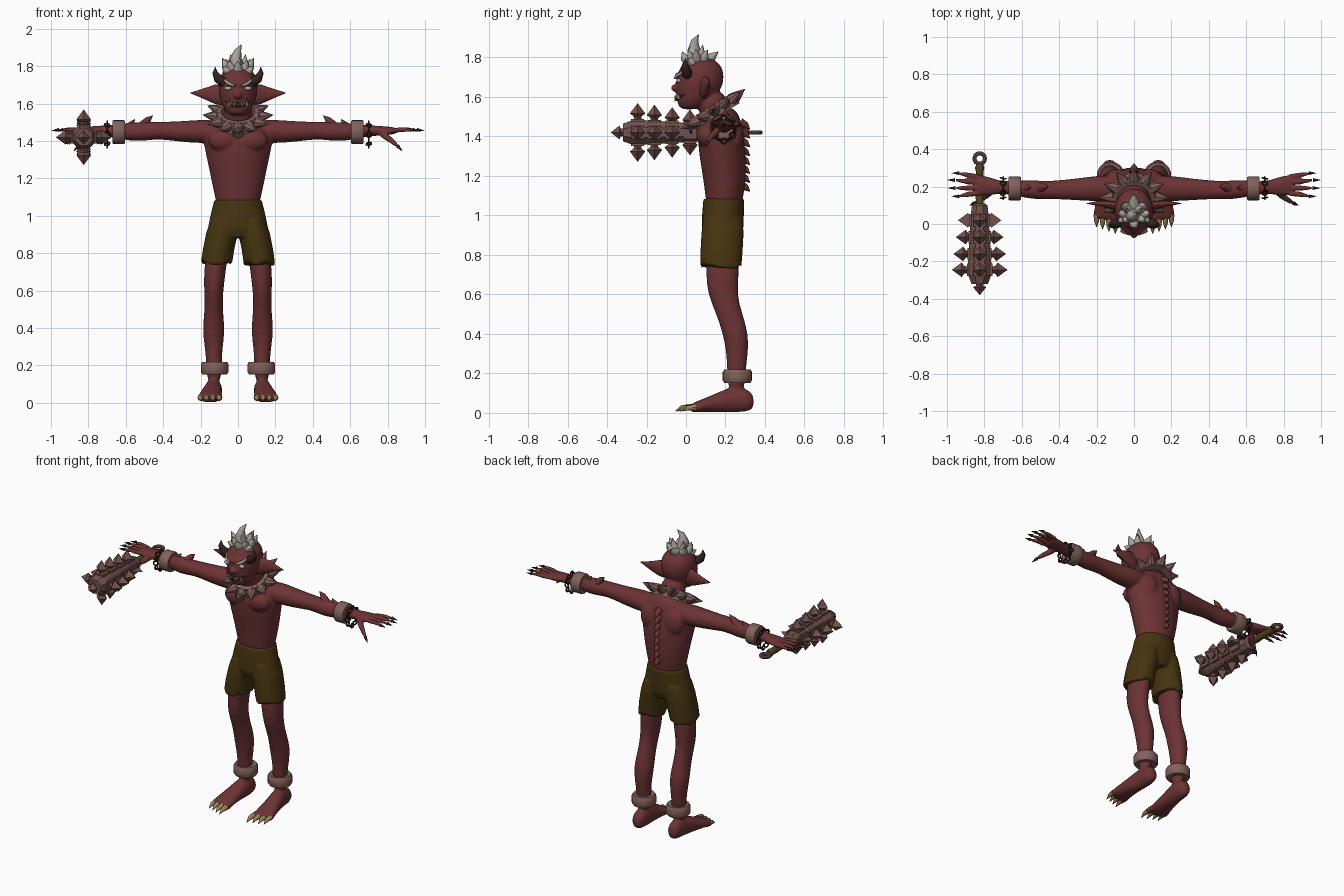
import bpy, bmesh, random
from math import cos, sin, pi, radians, sqrt
from mathutils import Vector as V, Matrix, Quaternion

random.seed(4)
cube = bpy.data.objects.get("Cube")
if cube:
    bpy.data.objects.remove(cube, do_unlink=True)


def material(name, r, g, b):
    m = bpy.data.materials.new(name)
    m.use_nodes = True
    m.diffuse_color = (r, g, b, 1)
    node = m.node_tree.nodes["Principled BSDF"]
    node.inputs["Base Color"].default_value = (r, g, b, 1)
    node.inputs["Roughness"].default_value = 0.8
    return m


SKIN = material("red skin", .15, .033, .034)
CLOTH = material("olive cloth", .06, .034, .005)
BAND = material("dusty leather", .22, .12, .105)
METAL = material("rusty metal", .17, .085, .075)
DARK = material("dark horn", .035, .017, .014)
HAIR = material("grey hair", .40, .37, .33)
CLAW = material("tan claw", .32, .23, .10)
TOOTH = material("yellow tooth", .42, .36, .14)
EYE = material("pale eye", .42, .42, .38)
GRIP = material("brown grip", .09, .06, .015)


def bridge(bm, rings, closed=False):
    """Skin a series of equal vertex rings, capped or looped."""
    vs = [[bm.verts.new(p) for p in ring] for ring in rings]
    n = len(vs[0])
    pairs = list(zip(vs, vs[1:])) + ([(vs[-1], vs[0])] if closed else [])
    for a, b in pairs:
        for i in range(n):
            j = (i + 1) % n
            bm.faces.new((a[i], a[j], b[j], b[i]))
    if not closed:
        bm.faces.new(vs[0][::-1])
        bm.faces.new(vs[-1])


def loft(bm, axis, rows, s=1, n=16, turn=0, jag=0):
    """Rows of (position on axis, two centre values, two radii); s mirrors x."""
    rings = []
    for k, (t, c, d, rc, rd) in enumerate(rows):
        ring = []
        for i in range(n):
            a = 2 * pi * i / n + turn
            u, v = c + rc * cos(a), d + rd * sin(a)
            p = {"X": V((t, u, v)), "Y": V((u, t, v)), "Z": V((u, v, t))}[axis]
            if k == 0 and jag:
                p.z += random.uniform(-jag, jag)
            p.x *= s
            ring.append(p)
        rings.append(ring)
    bridge(bm, rings)


def tube(bm, pts, radii, s=1, n=8):
    """Tapered tube through points."""
    pts = [V((p[0] * s, p[1], p[2])) for p in pts]
    rings, q, old = [], None, None
    for i, p in enumerate(pts):
        d = (pts[min(i + 1, len(pts) - 1)] - pts[max(i - 1, 0)]).normalized()
        q = old.rotation_difference(d) @ q if q else d.to_track_quat("Z", "Y")
        old = d
        r = max(radii[i], .0006)
        rings.append([p + q @ V((r * cos(2 * pi * k / n), r * sin(2 * pi * k / n), 0))
                      for k in range(n)])
    bridge(bm, rings)


def torus(bm, centre, axis, big, small, n=16, m=8):
    q = V(axis).to_track_quat("Z", "Y")
    rings = []
    for i in range(n):
        a = 2 * pi * i / n
        rings.append([V(centre) + q @ V(((big + small * cos(b)) * cos(a),
                      (big + small * cos(b)) * sin(a), small * sin(b)))
                      for b in [2 * pi * k / m for k in range(m)]])
    bridge(bm, rings, True)


def ball(bm, centre, scale):
    mat = Matrix.Translation(centre) @ Matrix.Diagonal((*scale, 1))
    bmesh.ops.create_uvsphere(bm, u_segments=16, v_segments=10, radius=1, matrix=mat)


def finish(name, bm, mat, angle=45, subsurf=0, voxel=0):
    bmesh.ops.recalc_face_normals(bm, faces=bm.faces)
    me = bpy.data.meshes.new(name)
    bm.to_mesh(me)
    bm.free()
    ob = bpy.data.objects.new(name, me)
    bpy.context.collection.objects.link(ob)
    me.materials.append(mat)
    if voxel == 0 and angle:
        for o in bpy.context.selected_objects:
            o.select_set(False)
        ob.select_set(True)
        bpy.context.view_layer.objects.active = ob
        bpy.ops.object.shade_smooth_by_angle(angle=radians(angle))
    if subsurf:
        ob.modifiers.new("round", "SUBSURF").levels = subsurf
        ob.modifiers["round"].render_levels = subsurf
    if voxel:
        rm = ob.modifiers.new("blend", "REMESH")
        rm.mode, rm.voxel_size, rm.use_smooth_shade = "VOXEL", voxel, True
        sm = ob.modifiers.new("soften", "SMOOTH")
        sm.factor, sm.iterations = .5, 3
    return ob


HEAD = [(1.535, 0, .015, .045, .04), (1.56, 0, .03, .07, .075), (1.6, 0, .052, .09, .1),
        (1.65, 0, .065, .103, .122), (1.7, 0, .072, .109, .124), (1.75, 0, .077, .1, .11),
        (1.785, 0, .075, .07, .08), (1.802, 0, .072, .03, .035)]


def face(x, z, out=0):
    """Point on the front of the head."""
    for a, b in zip(HEAD, HEAD[1:]):
        if a[0] <= z <= b[0]:
            f = (z - a[0]) / (b[0] - a[0])
            _, _, cy, rx, ry = [p + (q - p) * f for p, q in zip(a, b)]
            return (x, cy - ry * sqrt(max(0, 1 - (x / rx) ** 2)) - out, z)


# Body: torso, neck, head, limbs, fingers and toes blended into one skin
body, nails, toenails = bmesh.new(), bmesh.new(), bmesh.new()
loft(body, "Z", [(1.0, 0, .19, .105, .08), (1.08, 0, .195, .121, .097), (1.2, 0, .195, .148, .112),
                 (1.3, 0, .185, .168, .12), (1.4, 0, .175, .192, .12), (1.46, 0, .18, .19, .105),
                 (1.51, 0, .185, .14, .085), (1.55, 0, .18, .07, .06)])
tube(body, [(0, .18, 1.45), (0, .15, 1.53), (0, .1, 1.63)], [.085, .08, .075], n=16)
loft(body, "Z", HEAD)
ball(body, (0, -.055, 1.645), (.022, .022, .02))
for s in (1, -1):
    ball(body, (s * .078, .1, 1.405), (.085, .05, .06))
    ball(body, (s * .085, .245, 1.4), (.07, .05, .09))
    tube(body, [face(.0, 1.70), face(.04, 1.712), face(.085, 1.735)], [.014, .018, .01], s)
    loft(body, "X", [(.08, .19, 1.45, .075, .065), (.2, .19, 1.452, .07, .064), (.3, .185, 1.45, .06, .057),
                     (.42, .183, 1.457, .05, .046), (.48, .18, 1.452, .05, .05), (.55, .185, 1.45, .052, .053),
                     (.62, .19, 1.45, .042, .042), (.7, .195, 1.455, .032, .03), (.75, .2, 1.455, .044, .027),
                     (.82, .207, 1.455, .06, .022), (.85, .207, 1.455, .05, .015)], s)
    loft(body, "Z", [(.1, .128, .255, .042, .047), (.22, .128, .255, .042, .047), (.3, .13, .26, .049, .056),
                     (.4, .13, .252, .063, .066), (.5, .13, .22, .047, .068), (.6, .13, .183, .052, .075),
                     (.7, .125, .185, .06, .087), (.85, .105, .185, .06, .08), (.95, .08, .19, .06, .08)], s)
    loft(body, "Y", [(.345, .13, .055, .025, .035), (.31, .13, .065, .045, .06), (.24, .13, .07, .047, .069),
                     (.17, .14, .055, .053, .053), (.1, .147, .04, .064, .037), (.05, .15, .03, .068, .028),
                     (.02, .15, .024, .06, .02)], s)
    # Fingers and thumb with dark nails
    for y0, y1, x1 in ((.252, .272, .965), (.222, .235, .988), (.192, .192, .985), (.165, .148, .965)):
        tube(body, [(.81, y0, 1.455), (.89, (y0 + y1) / 2, 1.463), (x1 - .02, y1, 1.458)], [.016, .015, .01], s)
        tube(nails, [(x1 - .03, y1, 1.46), (x1 + .01, y1, 1.455)], [.01, 0], s)
    tube(body, [(.75, .18, 1.45), (.82, .13, 1.405), (.86, .107, 1.367)], [.024, .017, .011], s)
    tube(nails, [(.853, .111, 1.374), (.88, .098, 1.345)], [.011, 0], s)
    # Toes with claws
    for i, dx in enumerate((-.05, -.016, .018, .05)):
        y = -.004 + .012 * i
        tube(body, [(.148 + dx * .9, .08, .03), (.15 + dx, .03 + y, .03), (.15 + dx, y, .02)],
             [.022, .021, .015], s)
        tube(toenails, [(.15 + dx, y + .018, .028), (.15 + dx, y - .02, .025), (.15 + dx, y - .05, .008)],
             [.017, .012, 0], s)
finish("body", body, SKIN, subsurf=1, voxel=.008)
finish("finger_nails", nails, DARK)
finish("toe_claws", toenails, CLAW)

# Skin spikes on the spine and forearms
spikes = bmesh.new()
for i in range(8):
    z = 1.14 + i * .045
    tube(spikes, [(0, .275, z + .015), (0, .305, z), (0, .325, z - .02)], [.024, .016, 0])
for s in (1, -1):
    tube(spikes, [(.51, .19, 1.475), (.48, .2, 1.515), (.455, .2, 1.537)], [.032, .017, 0], s)
    tube(spikes, [(.59, .19, 1.47), (.565, .195, 1.498), (.55, .195, 1.518)], [.025, .012, 0], s)
finish("skin_spikes", spikes, SKIN)

# Ears and horns
ears, horns = bmesh.new(), bmesh.new()
for s in (1, -1):
    loft(ears, "X", [(.08, .09, 1.645, .028, .055), (.12, .1, 1.65, .022, .053), (.16, .108, 1.652, .016, .037),
                     (.21, .11, 1.655, .01, .018), (.255, .11, 1.657, .001, .002)], s)
    tube(horns, [(.075, .01, 1.715), (.108, -.002, 1.735), (.122, -.005, 1.765), (.122, -.002, 1.797)],
         [.028, .024, .015, 0], s, 10)
finish("ears", ears, SKIN)
finish("horns", horns, DARK)

# Face: eyes, brows, mouth and teeth
eyes, brows, mouth, teeth = (bmesh.new() for _ in range(4))
for s in (1, -1):
    x, y, z = face(.054, 1.682)
    ball(eyes, (s * x, y, z), (.02, .012, .011))
    tube(brows, [face(.022, 1.695, .008), face(.055, 1.71, .012), face(.092, 1.745, .006)], [.005, .009, 0], s)
    for x, z0, z1, r in ((.048, 1.59, 1.632, .009), (.02, 1.605, 1.575, .007), (.034, 1.61, 1.585, .006)):
        tube(teeth, [face(x, z0, .004), face(x, z1, .014)], [r, 0], s)
tube(mouth, [face(x, 1.593 + 4 * x * x, -.005) for x in (-.07, -.045, -.02, 0, .02, .045, .07)],
     [.002, .01, .014, .015, .014, .01, .002])
for name, b, m in (("eyes", eyes, EYE), ("brows", brows, HAIR), ("mouth", mouth, DARK), ("teeth", teeth, TOOTH)):
    finish(name, b, m)

# Hair tuft
hair = bmesh.new()
tube(hair, [(0, .05, 1.775), (-.012, .04, 1.84), (0, .045, 1.885), (.018, .065, 1.917)], [.04, .032, .018, 0])
tube(hair, [(0, .09, 1.775), (0, .13, 1.8), (0, .165, 1.83)], [.035, .024, 0])
tube(hair, [(0, .02, 1.775), (0, -.01, 1.8), (0, -.02, 1.83)], [.03, .02, 0])
for s in (1, -1):
    for tip in ((.085, .05, 1.845), (.05, .01, 1.835), (.065, .11, 1.84), (.04, .085, 1.865), (.085, .01, 1.79)):
        t = V(tip)
        base = V((t.x * .35, .06 + (t.y - .06) * .4, 1.775))
        tube(hair, [base, (base + t) / 2 + V((.01, 0, -.004)), t], [.03, .022, 0], s)
finish("hair_tuft", hair, HAIR)

# Shorts with ragged hems
shorts = bmesh.new()
loft(shorts, "Z", [(.885, 0, .185, .09, .09), (.93, 0, .185, .162, .105), (1.0, 0, .187, .148, .106),
                   (1.085, 0, .192, .127, .104)], n=28)
for s in (1, -1):
    loft(shorts, "Z", [(.745, .115, .177, .084, .104), (.82, .104, .18, .084, .107), (.91, .085, .185, .085, .107),
                       (.98, .075, .187, .07, .1)], s, 28, jag=.018)
finish("shorts", shorts, CLOTH, voxel=.008)

# Wrist cuffs, ankle bands and wrist chains
bands, chain = bmesh.new(), bmesh.new()
for s in (1, -1):
    loft(bands, "X", [(x, .19, 1.448, r, r) for x, r in ((.605, .045), (.605, .06), (.612, .064), (.665, .064),
                                                        (.672, .06), (.672, .045))], s, 20)
    loft(bands, "Z", [(z, .125, .26, r, r) for z, r in ((.155, .04), (.152, .066), (.165, .074), (.207, .074),
                                                       (.22, .066), (.217, .04))], s, 24)
    for i in range(12):
        a = 2 * pi * i / 12
        torus(chain, (s * .7, .192 + .052 * cos(a), 1.435 + .058 * sin(a)),
              (1, 0, 0) if i % 2 else (.2, cos(a), sin(a)), .014, .005, 10, 6)
finish("cuffs_and_anklets", bands, BAND)
finish("wrist_chains", chain, DARK)

# Tilted spiked collar with a hanging ring
collar = bmesh.new()
M = Matrix.Translation((0, .145, 1.53)) @ Matrix.Rotation(radians(32), 4, "X")
bridge(collar, [[M @ V((r * cos(a), r * sin(a), h)) for r, h in ((.09, -.03), (.128, -.034), (.115, .03), (.09, .03))]
                for a in [2 * pi * i / 28 for i in range(28)]], True)
for i in range(12):
    a = 2 * pi * (i + .0) / 12 + pi / 2
    d = V((cos(a), sin(a), 0))
    tube(collar, [M @ (d * .105), M @ (d * .135 + V((0, 0, .004))), M @ (d * .19 + V((0, 0, .012)))], [.034, .026, 0])
torus(collar, (0, .018, 1.445), (0, 1, .3), .026, .007)
finish("spiked_collar", collar, BAND, 35)

# Spiked club: faceted head, plates, spikes, grip and end ring
CX, CZ = -.825, 1.42
club, grip = bmesh.new(), bmesh.new()
loft(club, "Y", [(y, CX, CZ, r, r) for y, r in ((.11, .03), (.1, .045), (.06, .05), (-.22, .068), (-.27, .068),
                                               (-.32, .048))], n=8, turn=pi / 8)
for y, reach in ((.02, .115), (-.07, .127), (-.16, .14), (-.245, .148)):
    wide = .047 + .015 * (.06 - y) / .3
    for k in range(4):
        d = V((cos(k * pi / 2), 0, sin(k * pi / 2)))
        c = V((CX, y, CZ))
        rot = d.to_track_quat("Z", "Y").to_matrix().to_4x4()
        bmesh.ops.create_cube(club, size=1, matrix=Matrix.Translation(c + d * wide) @ rot
                              @ Matrix.Diagonal((.066, .066, .012, 1)))
        tube(club, [c + d * t for t in (wide, reach - .066, reach - .052, reach)], [.018, .02, .039, 0], n=4)
tube(club, [(CX, y, CZ) for y in (-.31, -.33, -.338, -.38)], [.018, .02, .035, 0], n=4)
torus(club, (CX, .35, CZ), (0, 0, 1), .028, .011)
finish("club_head", club, METAL, angle=0)
tube(grip, [(CX, y, CZ) for y in (.09, .12, .16, .2, .24, .28, .3, .32)],
     [.024, .02, .023, .02, .023, .02, .025, .018], n=12)
finish("club_grip", grip, GRIP)
